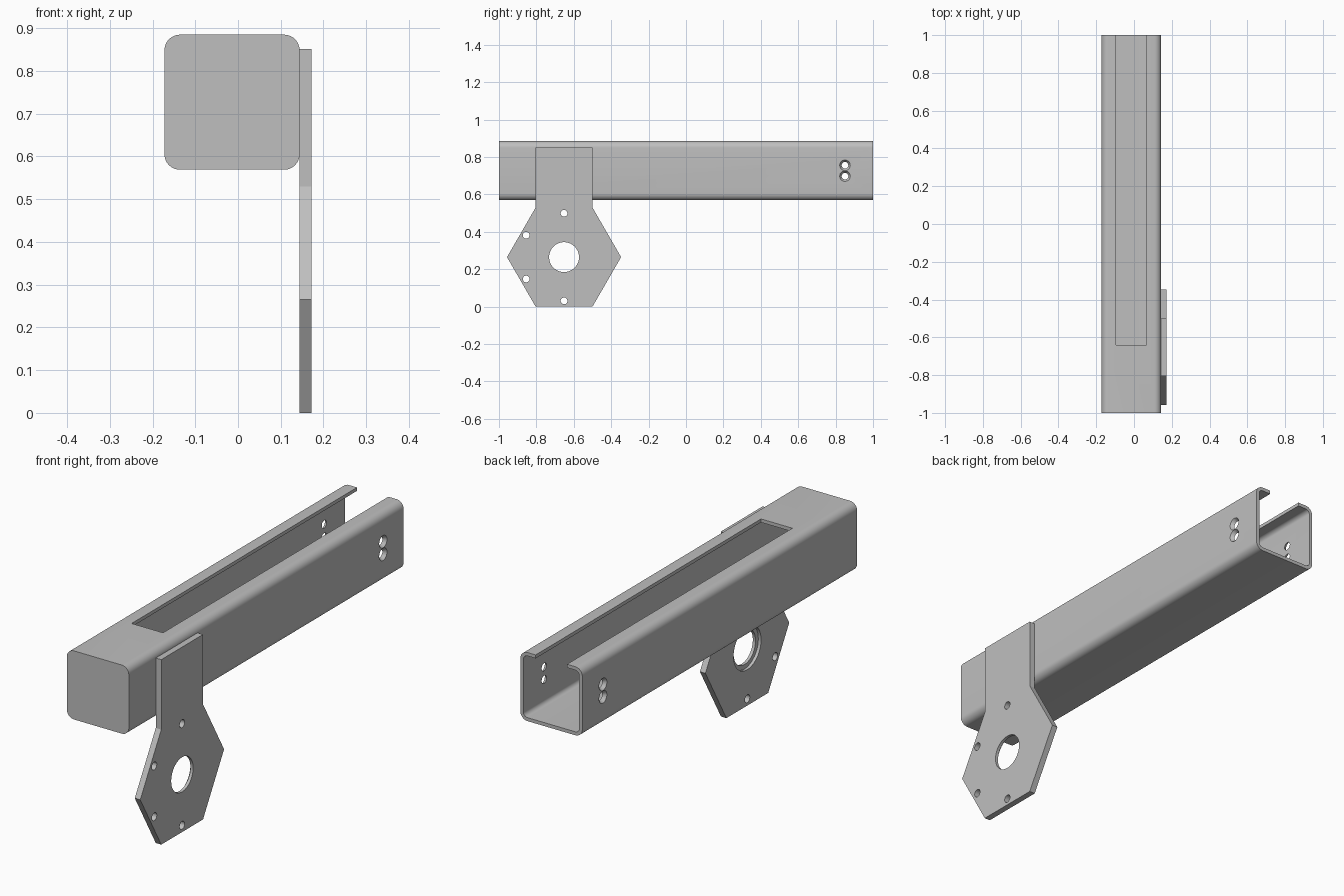
import bpy, bmesh
from math import cos, sin, pi, radians
from mathutils import Matrix, Vector

if "Cube" in bpy.data.objects:
    bpy.data.objects.remove(bpy.data.objects["Cube"])

metal = bpy.data.materials.new("light grey metal")
metal.use_nodes = True
GREY = (0.52, 0.52, 0.52, 1)
metal.diffuse_color = GREY
metal.node_tree.nodes["Principled BSDF"].inputs["Base Color"].default_value = GREY


def finish(name, bm):
    bmesh.ops.recalc_face_normals(bm, faces=bm.faces[:])
    mesh = bpy.data.meshes.new(name)
    bm.to_mesh(mesh)
    bm.free()
    mesh.materials.append(metal)
    obj = bpy.data.objects.new(name, mesh)
    bpy.context.collection.objects.link(obj)
    return obj


def prism(name, points, offset):
    """Extrude a planar outline along an offset."""
    bm = bmesh.new()
    face = bm.faces.new([bm.verts.new(p) for p in points])
    new = bmesh.ops.extrude_face_region(bm, geom=[face], use_keep_orig=True)["geom"]
    bmesh.ops.translate(bm, vec=Vector(offset),
                        verts=[v for v in new if isinstance(v, bmesh.types.BMVert)])
    return finish(name, bm)


def drill(x0, x1, y, z, r0, r1):
    """Round cutter along x, radius r0 at x0 and r1 at x1."""
    bm = bmesh.new()
    place = Matrix.Translation(((x0 + x1) / 2, y, z)) @ Matrix.Rotation(pi / 2, 4, 'Y')
    bmesh.ops.create_cone(bm, cap_ends=True, segments=40, radius1=r0, radius2=r1,
                          depth=x1 - x0, matrix=place)
    return finish("drill_cutter", bm)


def cut(obj, cutter):
    cutter.hide_render = True
    mod = obj.modifiers.new("cut", 'BOOLEAN')
    mod.operation, mod.solver, mod.object = 'DIFFERENCE', 'EXACT', cutter
    bpy.context.view_layer.objects.active = obj
    bpy.ops.object.modifier_apply(modifier=mod.name)
    bpy.data.objects.remove(cutter)


def rounded_square(cx, cz, half, radius, y, steps=8):
    points = []
    for k, (sx, sz) in enumerate([(1, 1), (-1, 1), (-1, -1), (1, -1)]):
        for i in range(steps + 1):
            a = (k + i / steps) * pi / 2
            points.append((cx + sx * (half - radius) + radius * cos(a), y,
                           cz + sz * (half - radius) + radius * sin(a)))
    return points


def smooth(obj):
    bpy.ops.object.select_all(action='DESELECT')
    obj.select_set(True)
    bpy.context.view_layer.objects.active = obj
    bpy.ops.object.shade_smooth_by_angle(angle=radians(30))


# Square tube, closed at the front and open at the back
CX, CZ, HALF, WALL = -0.014, 0.727, 0.158, 0.016
tube = prism("square_tube", rounded_square(CX, CZ, HALF, 0.036, -1), (0, 2, 0))
cut(tube, prism("cavity_cutter",
                rounded_square(CX, CZ, HALF - WALL, 0.02, -1 + WALL), (0, 2.1, 0)))

# Long slot in the top wall
slot = [(CX - 0.08, -0.64, 0.8), (CX + 0.08, -0.64, 0.8),
        (CX + 0.08, 1.1, 0.8), (CX - 0.08, 1.1, 0.8)]
cut(tube, prism("slot_cutter", slot, (0, 0, 0.2)))

# Countersunk screw holes in both side walls
for z in (0.698, 0.756):
    outer, inner = HALF + 0.004, HALF - WALL - 0.004
    cut(tube, drill(CX + inner, CX + outer, 0.85, z, 0.015, 0.031))
    cut(tube, drill(CX - outer, CX - inner, 0.85, z, 0.031, 0.015))
smooth(tube)

# Hexagonal motor plate with a straight tab fixed to the tube side
PX0, PX1, PY, PZ = CX + HALF, 0.172, -0.652, 0.265
side = [(0.152, 0.852), (0.152, 0.53), (0.305, PZ), (0.152, 0)]
outline = [(PX0, PY + y, z) for y, z in side]
outline += [(PX0, PY - y, z) for y, z in reversed(side)]
plate = prism("mounting_plate", outline, (PX1 - PX0, 0, 0))

# Stepped central bore and four bolt holes
cut(plate, drill(PX0 - 0.02, PX1 + 0.02, PY, PZ, 0.08, 0.08))
cut(plate, drill(PX0 - 0.02, PX0 + 0.014, PY, PZ, 0.1, 0.1))
for angle in (90, 150, 210, 270):
    a = radians(angle)
    cut(plate, drill(PX0 - 0.02, PX1 + 0.02, PY + 0.234 * cos(a), PZ + 0.234 * sin(a),
                     0.018, 0.018))
smooth(plate)
